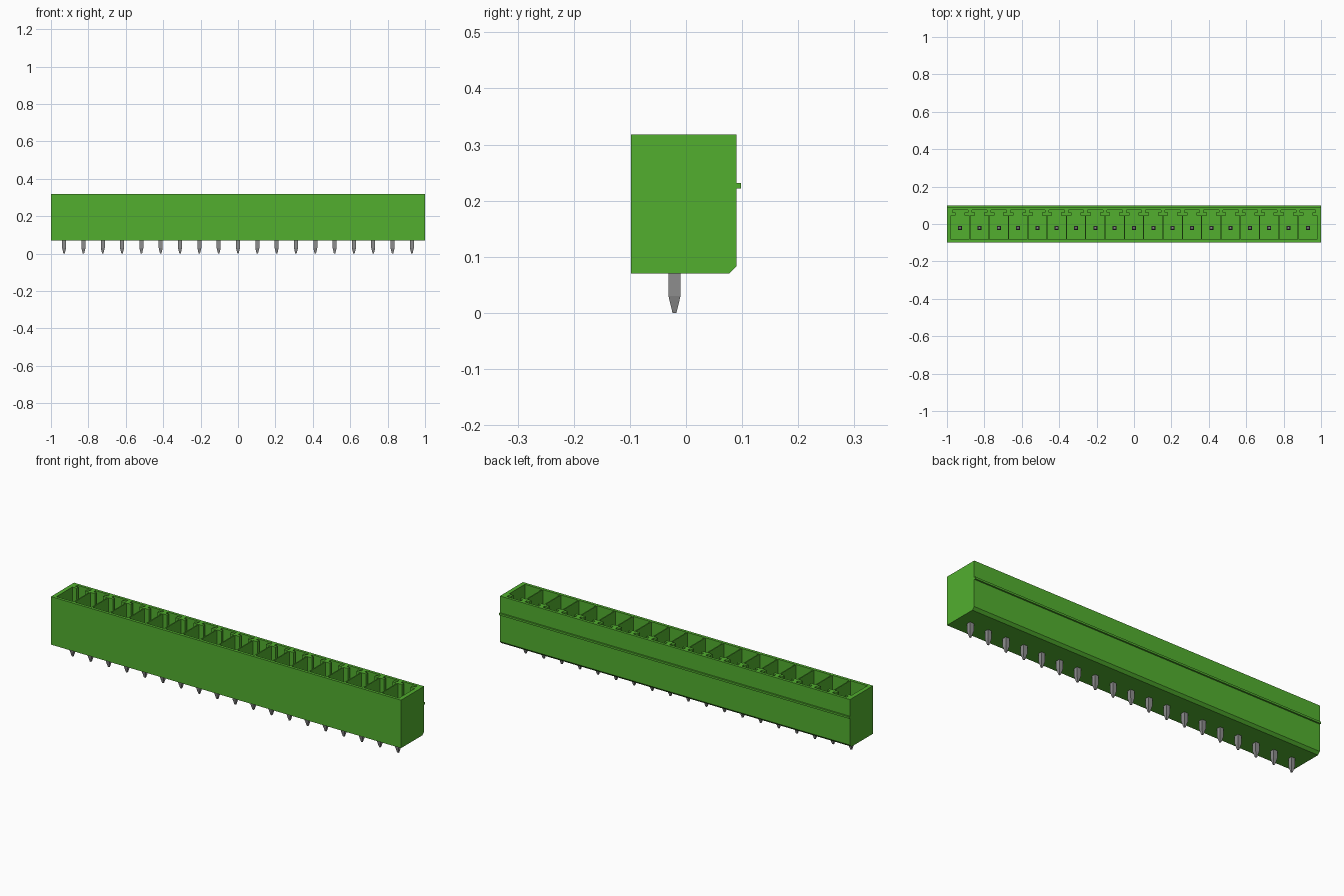
import bpy
import bmesh
from mathutils import Matrix

cube = bpy.data.objects.get("Cube")
if cube:
    bpy.data.objects.remove(cube, do_unlink=True)

COUNT, PITCH = 19, 0.1033
PIN_Y = -0.0205
FLOOR_Z, BOTTOM_Z, TOP_Z = 0.115, 0.07, 0.318
XS = [(i - (COUNT - 1) / 2) * PITCH for i in range(COUNT)]


def material(name, rgb, rough):
    m = bpy.data.materials.new(name)
    m.use_nodes = True
    m.diffuse_color = (*rgb, 1)
    bsdf = m.node_tree.nodes["Principled BSDF"]
    bsdf.inputs["Base Color"].default_value = (*rgb, 1)
    bsdf.inputs["Roughness"].default_value = rough
    return m


green = material("green_plastic", (0.085, 0.43, 0.028), 0.5)
grey = material("grey_metal", (0.27, 0.27, 0.27), 0.5)


def prism(bm, points, offset):
    """Extrude a flat outline (list of 3D points) along offset."""
    face = bm.faces.new([bm.verts.new(p) for p in points])
    ext = bmesh.ops.extrude_face_region(bm, geom=[face])["geom"]
    bmesh.ops.translate(bm, vec=offset,
                        verts=[v for v in ext if isinstance(v, bmesh.types.BMVert)])


def finish(bm, name, mat):
    bmesh.ops.recalc_face_normals(bm, faces=bm.faces[:])
    mesh = bpy.data.meshes.new(name)
    bm.to_mesh(mesh)
    bm.free()
    mesh.materials.append(mat)
    obj = bpy.data.objects.new(name, mesh)
    bpy.context.collection.objects.link(obj)
    return obj


# Housing: side profile with a chamfered lower back edge and a rear ridge
profile = [(-0.098, BOTTOM_Z), (0.077, BOTTOM_Z), (0.09, 0.083), (0.09, 0.222),
           (0.098, 0.222), (0.098, 0.232), (0.09, 0.232), (0.09, TOP_Z), (-0.098, TOP_Z)]
bm = bmesh.new()
prism(bm, [(-1, y, z) for y, z in profile], (2, 0, 0))
housing = finish(bm, "housing", green)

# Sockets: rectangular cell with a T-shaped key slot at the back
half = [(0.0487, -0.083), (0.0487, 0.046), (0.024, 0.046),
        (0.024, 0.061), (0.041, 0.061), (0.041, 0.076)]
outline = half + [(-x, y) for x, y in reversed(half)]
bm = bmesh.new()
for cx in XS:
    prism(bm, [(cx + x, y, FLOOR_Z) for x, y in outline], (0, 0, 0.3))
cutter = finish(bm, "socket_cutter", green)
cutter.hide_render = True

cut = housing.modifiers.new("sockets", 'BOOLEAN')
cut.operation, cut.solver, cut.object = 'DIFFERENCE', 'EXACT', cutter
deps = bpy.context.evaluated_depsgraph_get()
cut_mesh = bpy.data.meshes.new_from_object(housing.evaluated_get(deps))
housing.modifiers.clear()
housing.data = cut_mesh
bpy.data.objects.remove(cutter, do_unlink=True)

# Pins: square stacked rings, tapered at both ends
rings = [(0.0, 0.0035), (0.03, 0.0107), (0.255, 0.0107), (0.272, 0.006)]
bm = bmesh.new()
for cx in XS:
    loops = [[bm.verts.new((cx + sx * r, PIN_Y + sy * r, z))
              for sx, sy in ((-1, -1), (1, -1), (1, 1), (-1, 1))] for z, r in rings]
    bm.faces.new(loops[0][::-1])
    bm.faces.new(loops[-1])
    for a, b in zip(loops, loops[1:]):
        for k in range(4):
            n = (k + 1) % 4
            bm.faces.new((a[k], a[n], b[n], b[k]))
finish(bm, "contact_pins", grey)
